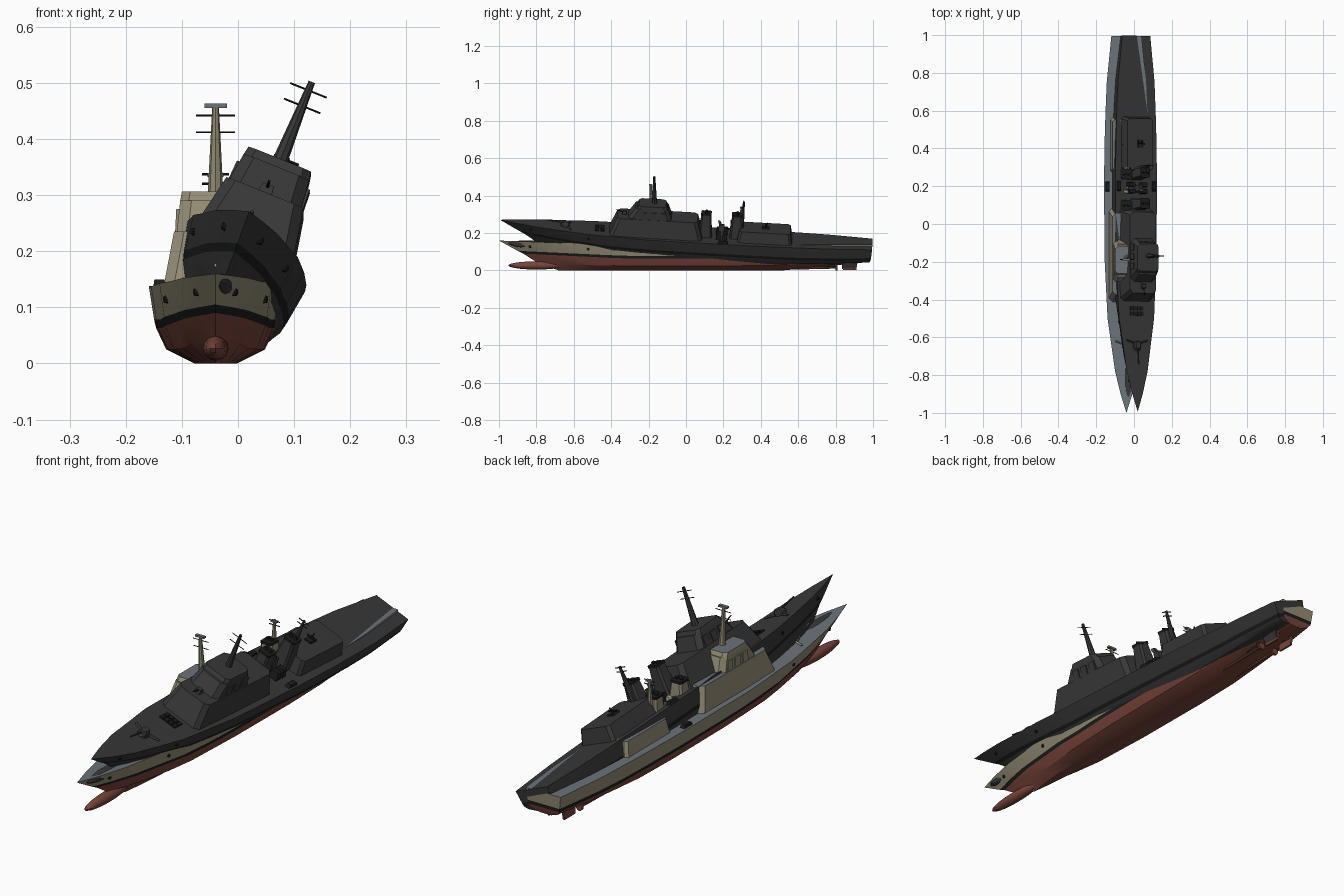
import bpy, bmesh, math
from mathutils import Matrix, Vector

if "Cube" in bpy.data.objects:
    bpy.data.objects.remove(bpy.data.objects["Cube"])


def mat(name, c):
    m = bpy.data.materials.new(name)
    m.diffuse_color = (*c, 1)
    m.use_nodes = True
    m.node_tree.nodes["Principled BSDF"].inputs["Base Color"].default_value = m.diffuse_color
    return m


BEIGE = mat("beige paint", (.29, .26, .175))
DECK = mat("deck grey", (.145, .17, .195))
RED = mat("hull red", (.19, .058, .042))
BLACK = mat("black band", (.011, .012, .012))
DARK = mat("charcoal", (.04, .04, .041))


def lerp(pts, t):
    """Piecewise linear curve through (t, value) points."""
    for (a, u), (b, v) in zip(pts, pts[1:]):
        if t <= b:
            return u + (v - u) * (t - a) / (b - a)
    return pts[-1][1]


BEAM = [(0, 0), (.05, .031), (.11, .06), (.25, .1), (.4, .115), (.6, .119), (.75, .115), (.88, .104), (1, .08)]
BAND = [(0, .105), (.3, .078), (.8, .078), (1, .088)]
# rows: bow y, stern y, share of beam, height curve
ROWS = [
    (-1.0, .995, 1.0, [(0, .16), (.2, .145), (.4, .137), (1, .139)]),
    (-.9, .992, .92, BAND),
    (-.87, .99, .89, [(t, z - .015) for t, z in BAND]),
    (-.80, .985, .74, [(0, .045), (.2, .025), (.7, .025), (1, .058)]),
    (-.68, .98, .32, [(0, 0), (.72, 0), (1, .045)]),
]


def hull_point(row, t):
    y0, y1, k, zc = ROWS[row]
    return Vector((k * lerp(BEAM, t), y0 + (y1 - y0) * t, lerp(zc, t)))


def ship(tag, M, side, deck, low, band):
    mats = [side, deck, low, band]

    def finish(name, bm, idx=None, roof=False, smooth=False):
        bm.normal_update()
        bmesh.ops.recalc_face_normals(bm, faces=bm.faces[:])
        if idx is not None:
            for f in bm.faces:
                f.material_index = idx
        if roof:
            for f in bm.faces:
                f.material_index = 1 if f.normal.z > .8 else 0
        me = bpy.data.meshes.new(tag + name)
        bm.to_mesh(me)
        bm.free()
        for m in mats:
            me.materials.append(m)
        me.transform(M)
        ob = bpy.data.objects.new(tag + name, me)
        bpy.context.collection.objects.link(ob)
        if smooth:
            bpy.context.view_layer.objects.active = ob
            ob.select_set(True)
            bpy.ops.object.shade_smooth_by_angle(angle=math.radians(30))
            ob.select_set(False)
        return ob

    def block(name, y0, y1, z0, z1, w0, w1, fr=0, bk=0, cut=.0, idx=None, x=0):
        """Tapered house with clipped corners; fr and bk slope the ends."""
        bm = bmesh.new()
        rings = []
        for z, w, a, b in ((z0, w0, y0, y1), (z1, w1, y0 + fr, y1 - bk)):
            if cut:
                p = [(w, a + cut), (w, b - cut), (w - cut, b), (cut - w, b),
                     (-w, b - cut), (-w, a + cut), (cut - w, a), (w - cut, a)]
            else:
                p = [(w, a), (w, b), (-w, b), (-w, a)]
            rings.append([bm.verts.new((x + px, py, z)) for px, py in p])
        n = len(rings[0])
        for i in range(n):
            j = (i + 1) % n
            bm.faces.new((rings[0][i], rings[0][j], rings[1][j], rings[1][i]))
        bm.faces.new(rings[1])
        bm.faces.new(rings[0])
        return finish(name, bm, idx, roof=idx is None)

    def rod(name, a, b, r0, r1, idx, n=8):
        a, b = Vector(a), Vector(b)
        d = b - a
        bm = bmesh.new()
        bmesh.ops.create_cone(bm, cap_ends=True, segments=n, radius1=r0, radius2=r1, depth=d.length)
        bm.transform(Matrix.Translation((a + b) / 2) @ d.to_track_quat('Z', 'Y').to_matrix().to_4x4())
        return finish(name, bm, idx)

    # hull lofted from bow to transom
    bm = bmesh.new()
    nr = len(ROWS)
    ts = [0, .05, .11, .18, .25, .32, .4, .5, .6, .72, .8, .88, .94, 1]
    rings = []
    for t in ts:
        pts = [hull_point(r, t) for r in range(nr)]
        rings.append([bm.verts.new(p) for p in pts]
                     + [bm.verts.new((-p.x, p.y, p.z)) for p in reversed(pts)])
    rowmat = [0, 3, 2, 2, 2, 2, 2, 3, 0, 1]
    for A, B in zip(rings, rings[1:]):
        for i in range(2 * nr):
            j = (i + 1) % (2 * nr)
            bm.faces.new((A[i], A[j], B[j], B[i])).material_index = rowmat[i]
    E = rings[-1]
    for r in range(nr - 1):
        bm.faces.new((E[r], E[r + 1], E[-2 - r], E[-1 - r])).material_index = rowmat[r]
    bmesh.ops.remove_doubles(bm, verts=bm.verts[:], dist=.0001)
    finish("hull", bm, smooth=True)

    # bulb under the bow
    bm = bmesh.new()
    bmesh.ops.create_uvsphere(bm, u_segments=16, v_segments=10, radius=1)
    bm.transform(Matrix.Translation((0, -.80, .027)) @ Matrix.Diagonal((.023, .15, .022, 1)))
    finish("bow_bulb", bm, 2, smooth=True)

    # anchors, rudders and shafts
    for s in (-1, 1):
        for k, t in enumerate((.06, .22)):
            p = (hull_point(0, t) * .5 + hull_point(1, t) * .5)
            rod(f"anchor_{k}_{s}", (s * (p.x - .004), p.y, p.z), (s * (p.x + .004), p.y - .003, p.z - .001), .008, .006, 3)
        block(f"rudder_{s}", .84, .91, .002, .06, .004, .005, -.005, -.01, idx=2, x=s * .035)
        rod(f"shaft_{s}", (s * .035, .55, .01), (s * .035, .80, .016), .006, .006, 2)
        rod(f"propeller_{s}", (s * .035, .80, .016), (s * .035, .81, .016), .015, .015, 2, 10)
        # deck-edge boats
        block(f"boat_{s}", .17, .225, .136, .15, .011, .009, .008, .008, idx=3, x=s * .1)

    # forward house, bridge and its roof
    block("forward_house", -.415, .085, .135, .235, .093, .074, .04, .03, .018)
    block("bridge", -.315, -.085, .235, .29, .069, .063, .035, .02, .02)
    block("bridge_top", -.27, -.11, .29, .306, .063, .06, .008, .008, .015)
    block("bridge_front_gun_base", -.35, -.325, .235, .252, .013, .010, .004, .004, idx=0)
    rod("bridge_front_gun", (0, -.345, .247), (0, -.385, .256), .003, .002, 3)
    for s in (-1, 1):
        for k in range(3):
            block(f"side_locker_{k}_{s}", -.25 + k * .05, -.217 + k * .05, .235, .275, .006, .004, idx=0, x=s * .066)

    # hangar and flight deck antenna
    block("hangar", .27, .565, .135, .198, .085, .073, .012, .012, .012)
    block("launcher_base", .4, .44, .198, .205, .016, .014, idx=3)
    rod("launcher_bar", (-.02, .42, .212), (.02, .42, .212), .004, .004, 3)
    rod("launcher_post", (0, .42, .198), (0, .43, .228), .003, .003, 3)

    # funnels with black caps
    for k, y in enumerate((.10, .265)):
        block(f"funnel_{k}", y - .035, y + .035, .137, .26, .036, .025, .008, .008, .008, idx=0)
        block(f"funnel_cap_{k}", y - .028, y + .028, .26, .27, .026, .026, 0, 0, .006, idx=3)
        for s in (-1, 1):
            rod(f"exhaust_{k}_{s}", (s * .011, y, .268), (s * .011, y + .003, .278), .008, .007, 3)

    # equipment between the funnels
    for x in (-.035, .035):
        for y in (.17, .205):
            block(f"midship_box_{x}_{y}", y - .013, y + .013, .137, .172, .02, .016, .003, .003, idx=3, x=x)
    block("midship_director", .165, .205, .137, .205, .014, .009, .006, .006, idx=0)
    rod("director_dish", (0, .17, .212), (0, .18, .216), .016, .008, 0, 10)

    # masts with yards
    rod("main_mast", (0, -.18, .30), (0, -.19, .458), .014, .006, 0)
    for z in (.412, .442):
        rod(f"yard_{z}", (-.035, -.188, z), (.035, -.188, z), .0017, .0017, 3, 6)
    rod("aft_mast", (0, .29, .195), (0, .297, .342), .014, .005, 0)
    for z in (.32, .337):
        rod(f"aft_yard_{z}", (-.024, .296, z), (.024, .296, z), .0022, .0022, 3, 6)
    if side != DARK:
        block("radar", -.197, -.183, .455, .463, .02, .02, idx=1)
        block("aft_radar", .29, .302, .332, .339, .014, .014, idx=1)

    # foredeck gun, breakwater and missile hatches
    rod("gun_ring", (0, -.65, .14), (0, -.65, .156), .024, .022, 1, 12)
    block("gun_turret", -.675, -.625, .154, .172, .018, .012, .012, .004, .006, idx=0)
    rod("gun_barrel", (0, -.67, .166), (0, -.75, .175), .004, .003, 0)
    for s in (-1, 1):
        rod(f"breakwater_{s}", (0, -.70 + .06, .15), (s * .058, -.62, .149), .005, .005, 0, 4)
    for i in range(4):
        for j in range(2):
            block(f"hatch_{i}_{j}", -.49 + j * .028, -.468 + j * .028, .140, .149, .008, .008, idx=3, x=-.03 + i * .02)


# upright painted ship and heeled charcoal ship lying over it
ship("painted_", Matrix.Translation((-.04, 0, 0)), BEIGE, DECK, RED, BLACK)
heel = (Matrix.Translation((-.04, -.004, .067))
        @ Matrix.Rotation(math.radians(-3.2), 4, 'X')
        @ Matrix.Rotation(math.radians(22), 4, 'Y'))
ship("charcoal_", heel, DARK, DARK, DARK, BLACK)
